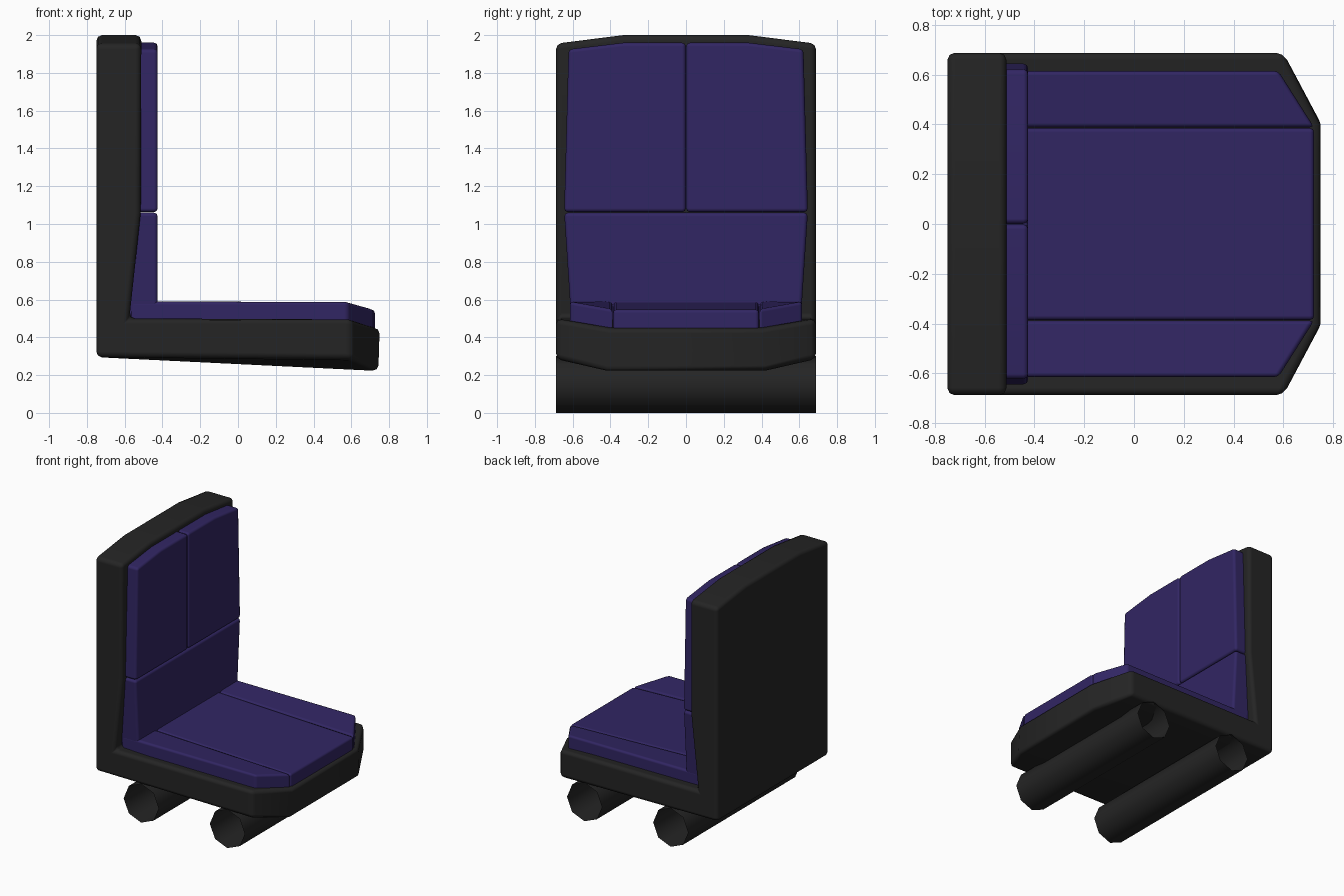
import bpy, bmesh, math

if "Cube" in bpy.data.objects:
    bpy.data.objects.remove(bpy.data.objects["Cube"])


def material(name, rgb):
    m = bpy.data.materials.new(name)
    m.diffuse_color = (*rgb, 1)
    m.use_nodes = True
    m.node_tree.nodes["Principled BSDF"].inputs["Base Color"].default_value = m.diffuse_color
    return m


BLACK = material("black plastic", (0.018, 0.018, 0.018))
PURPLE = material("purple fabric", (0.031, 0.019, 0.125))


def loft(name, rings, mat, bevel=0.0, caps=True):
    """Skin a row of rings that all have the same number of points."""
    bm = bmesh.new()
    rows = [[bm.verts.new(p) for p in r] for r in rings]
    n = len(rows[0])
    for a, b in zip(rows, rows[1:]):
        for i in range(n):
            j = (i + 1) % n
            bm.faces.new((a[i], a[j], b[j], b[i]))
    if caps:
        bm.faces.new(rows[0])
        bm.faces.new(rows[-1])
    bmesh.ops.recalc_face_normals(bm, faces=bm.faces)
    for f in bm.faces:
        f.smooth = True
    me = bpy.data.meshes.new(name)
    bm.to_mesh(me)
    bm.free()
    me.materials.append(mat)
    ob = bpy.data.objects.new(name, me)
    bpy.context.collection.objects.link(ob)
    if bevel:
        b = ob.modifiers.new("rounded edges", 'BEVEL')
        b.width = bevel
        b.segments = 2
        b.limit_method = 'ANGLE'
        b.angle_limit = math.radians(30)
        b.harden_normals = True
    return ob


# L-shaped shell: profile at the middle (x, z, half width of the middle) and at the sides
middle = [(-.75, .295, .41), (-.75, 2.0, .33), (-.512, 2.0, .33), (-.515, 1.06, .36),
          (-.575, .5, .41), (.75, .45, .40), (.743, .222, .42)]
side = [(-.75, .295), (-.75, 1.955), (-.512, 1.955), (-.515, 1.06),
        (-.575, .5), (.6, .5), (.6, .285)]
W = 0.688
loft("seat_shell", [
    [(x, -W, z) for x, z in side],
    [(x, -w, z) for x, z, w in middle],
    [(x, w, z) for x, z, w in middle],
    [(x, W, z) for x, z in side]], BLACK, 0.03)

# lower back cushion, its rear follows the sloping shell
lower = [(-.605, .45), (.605, .45), (.645, 1.06), (-.645, 1.06)]
loft("lower_back_cushion", [
    [(-.6 if z < 1 else -.535, y, z) for y, z in lower],
    [(-.425, y, z) for y, z in lower]], PURPLE, 0.02)

# centre seat cushion
centre = [(-.57, -.386, .59), (.724, -.386, .547), (.724, .386, .547), (-.57, .386, .59)]
loft("centre_seat_cushion", [
    [(x, y, .42) for x, y, z in centre], centre], PURPLE, 0.018)

for s, tag in ((-1, "right"), (1, "left")):
    # upper back panel
    panel = [(0.001, 1.063), (.645, 1.063), (.622, 1.925), (.33, 1.96), (.001, 1.96)]
    loft(tag + "_upper_back_cushion",
         [[(x, s * y, z) for y, z in panel] for x in (-.54, -.425)], PURPLE, 0.02)
    # side seat cushion with angled front corner
    pad = [(-.57, .388, .59), (.724, .388, .549), (.58, .615, .59), (-.57, .615, .59)]
    loft(tag + "_seat_cushion", [
        [(x, s * y, .43) for x, y, z in pad],
        [(x, s * y, z) for x, y, z in pad]], PURPLE, 0.018)

# open tubes carrying the seat
for x0, tag in ((-.35, "rear"), (.39, "front")):
    loft(tag + "_support_tube", [
        [(x0 + .15 * math.cos(i * math.pi / 4), y, .15 + .15 * math.sin(i * math.pi / 4))
         for i in range(8)] for y in (-W, W)], BLACK, caps=False)
